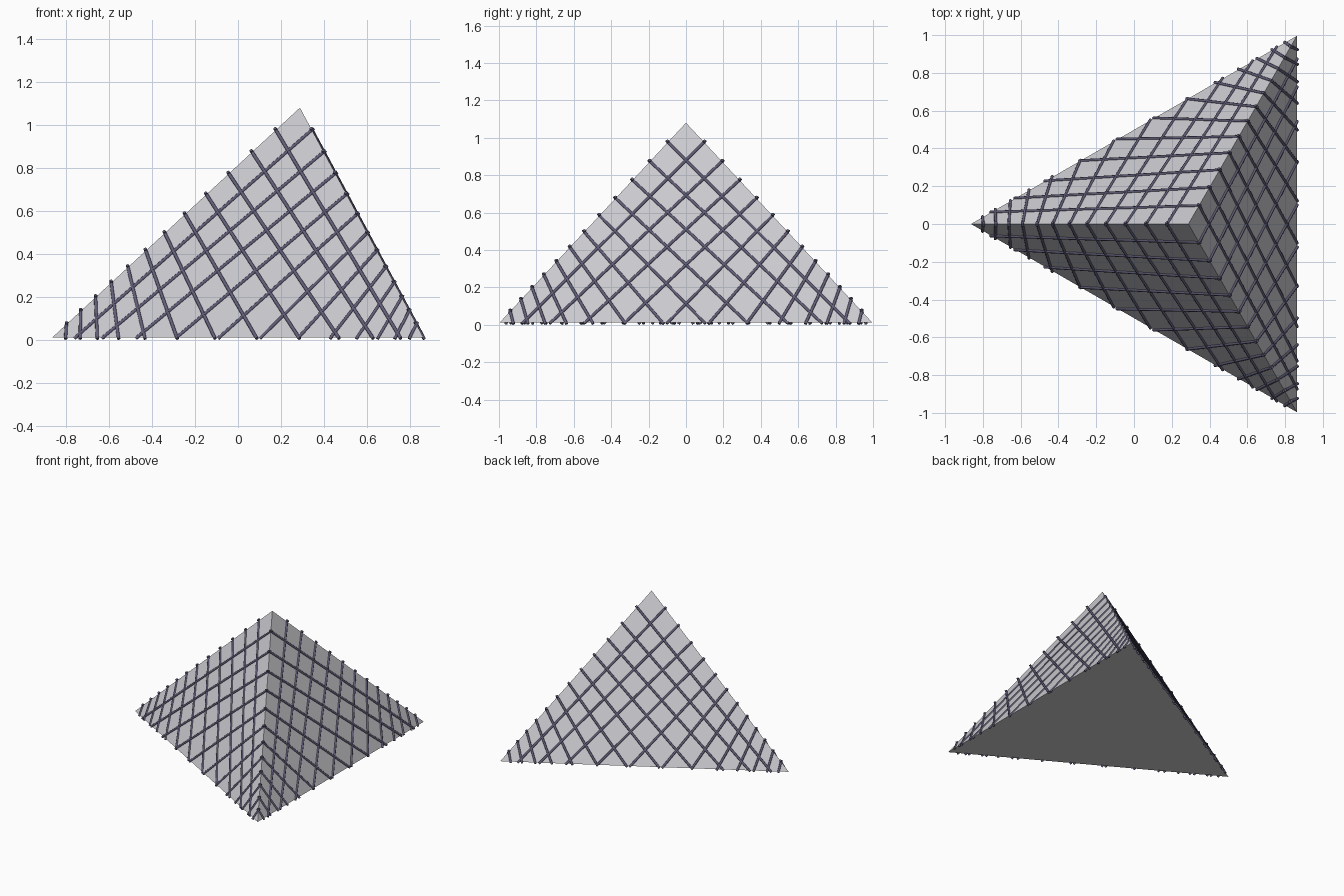
import bpy, bmesh, math
from mathutils import Vector

cube = bpy.data.objects.get("Cube")
if cube:
    bpy.data.objects.remove(cube, do_unlink=True)


def material(name, color):
    m = bpy.data.materials.new(name)
    m.use_nodes = True
    m.diffuse_color = color
    m.node_tree.nodes["Principled BSDF"].inputs["Base Color"].default_value = color
    return m


def finish(bm, name, mat):
    bmesh.ops.recalc_face_normals(bm, faces=bm.faces[:])
    mesh = bpy.data.meshes.new(name)
    bm.to_mesh(mesh)
    bm.free()
    mesh.materials.append(mat)
    obj = bpy.data.objects.new(name, mesh)
    bpy.context.collection.objects.link(obj)
    return obj


panel_grey = material("pale grey", (0.60, 0.59, 0.62, 1))
rod_slate = material("slate violet", (0.12, 0.11, 0.19, 1))

# Corners of the three-sided pyramid
BASE_Z = 0.012
RADIUS = 0.008
RODS = 12
apex = Vector((0.288, 0, 1.08))
right = Vector((-0.863, 0, BASE_Z))
back = Vector((0.862, 0.996, BASE_Z))
front = Vector((0.862, -0.996, BASE_Z))

# Solid body
bm = bmesh.new()
p, a, b, c = [bm.verts.new(v) for v in (apex, right, back, front)]
for face in ((p, a, c), (p, c, b), (p, b, a), (a, b, c)):
    bm.faces.new(face)
finish(bm, "pyramid_body", panel_grey)


def add_rod(bm, start, end):
    """Thin round bar running slightly past both ends."""
    direction = (end - start).normalized()
    start, end = start - direction * 0.012, end + direction * 0.009
    matrix = direction.to_track_quat("Z", "Y").to_matrix().to_4x4()
    matrix.translation = (start + end) / 2
    bmesh.ops.create_cone(bm, cap_ends=True, segments=8, radius1=RADIUS,
                          radius2=RADIUS, depth=(end - start).length, matrix=matrix)


# Crossing rods on each sloping face, closer together toward the corners
faces = {"front": (right, front), "side": (front, back), "back": (back, right)}
for name, corners in faces.items():
    bm = bmesh.new()
    for near, far in (corners, corners[::-1]):
        for i in range(1, RODS + 1):
            u = i / (RODS + 1)
            t = u + 0.085 * math.sin(math.pi * u)
            s = t - 0.06 * math.sin(2 * math.pi * t)
            add_rod(bm, apex.lerp(near, t), far.lerp(near, s))
    rods = finish(bm, name + "_face_rods", rod_slate)
    for poly in rods.data.polygons:
        poly.use_smooth = len(poly.vertices) == 4
